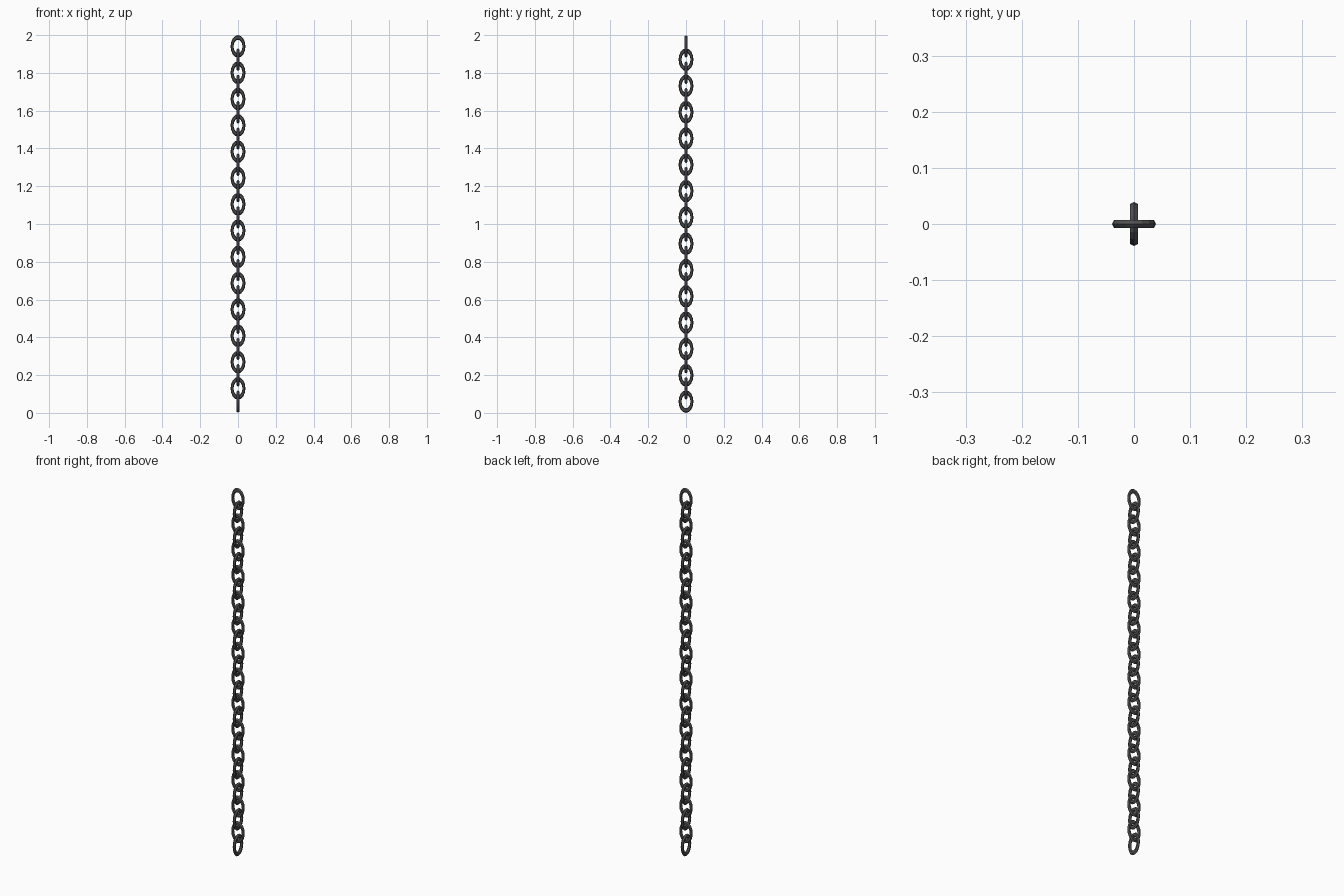
import bpy, math

if "Cube" in bpy.data.objects:
    bpy.data.objects.remove(bpy.data.objects["Cube"])

N = 28            # number of links
H = 0.06          # half height of a link
W = 0.0395        # half width of a link
r = 0.008         # wire radius
step = (2 - 2 * H) / (N - 1)

steel = bpy.data.materials.new("dark steel")
steel.diffuse_color = (0.085, 0.085, 0.087, 1)
steel.use_nodes = True
steel.node_tree.nodes["Principled BSDF"].inputs["Base Color"].default_value = steel.diffuse_color

# One oval link: a six-sided ring stretched along z, standing in the xz plane
bpy.ops.mesh.primitive_torus_add(major_segments=16, minor_segments=6,
                                 major_radius=W - r, minor_radius=r,
                                 rotation=(math.pi / 2, 0, 0))
link = bpy.context.object
bpy.ops.object.transform_apply(rotation=True)
link.scale = (1, 1, H / W)
bpy.ops.object.transform_apply(scale=True)
link.data.materials.append(steel)
link.name = "chain_link_01"

# Repeat links upward, alternating a quarter turn; the top one lies in xz
for i in range(N):
    ob = link if i == 0 else link.copy()
    if i:
        bpy.context.collection.objects.link(ob)
        ob.name = f"chain_link_{i + 1:02d}"
    ob.location = (0, 0, H + i * step)
    ob.rotation_euler = (0, 0, math.pi / 2 if i % 2 == 0 else 0)
